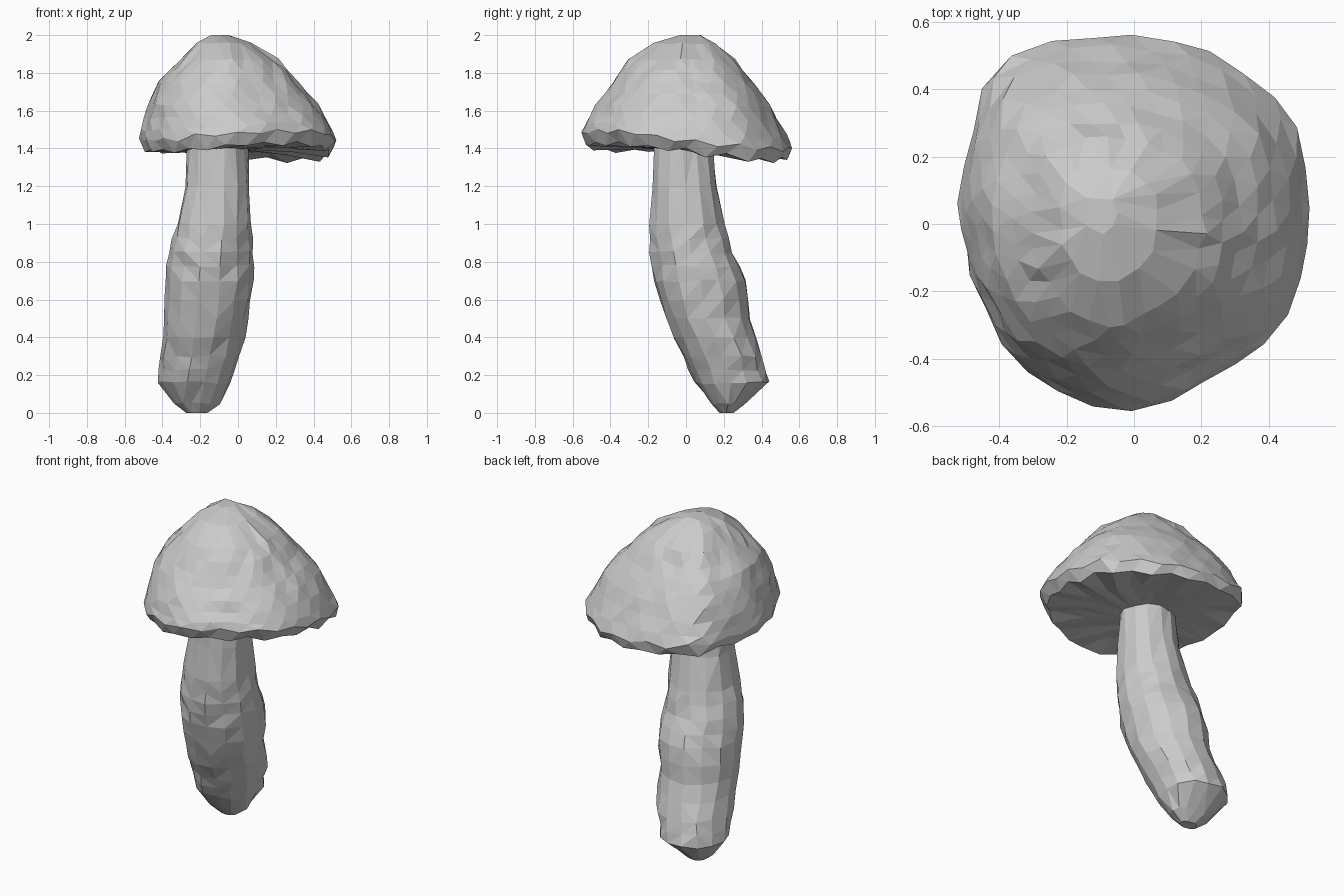
import bpy, bmesh, math, random

if "Cube" in bpy.data.objects:
    bpy.data.objects.remove(bpy.data.objects["Cube"])

random.seed(7)


def lerp(a, b, t):
    return tuple(p + (q - p) * t for p, q in zip(a, b))


def refine(rings, steps):
    """Insert evenly spaced in-between sections."""
    out = []
    for a, b, n in zip(rings, rings[1:], steps):
        out += [lerp(a, b, i / n) for i in range(n)]
    return out + [rings[-1]]


def loft(name, rings, outline, tilt=lambda x, y, z: 0.0, noise=0.01, twist=0.0,
         merge=0.0, zigzag=()):
    """Skin sections (z, xmin, xmax, ymin, ymax) that share a unit outline."""
    bm = bmesh.new()
    loops = []
    for k, (z, x0, x1, y0, y1) in enumerate(rings):
        loop = []
        rough = noise * min(1.0, (x1 - x0) / 0.25)
        for i, (u, v) in enumerate(outline(k * twist)):
            x = (x0 + x1) / 2 + (x1 - x0) / 2 * u
            y = (y0 + y1) / 2 + (y1 - y0) / 2 * v
            j = [random.uniform(-rough, rough) for _ in range(3)]
            zz = z + tilt(x, y, z) + (j[2] if 0.03 < z < 1.97 else 0)
            if k in zigzag:
                zz += 0.01 if i % 2 else -0.01
            loop.append(bm.verts.new((x + j[0], y + j[1], zz)))
        loops.append(loop)
    n = len(loops[0])
    for a, b in zip(loops, loops[1:]):
        for i in range(n):
            k = (i + 1) % n
            bm.faces.new((a[i], a[k], b[k], b[i]))
    # close both ends with fans
    for loop in (loops[0], loops[-1]):
        bmesh.ops.poke(bm, faces=[bm.faces.new(loop)])
    # thin out the crowded facets near the poles
    if merge:
        bmesh.ops.remove_doubles(bm, verts=bm.verts, dist=merge)
    bmesh.ops.triangulate(bm, faces=[f for f in bm.faces if len(f.verts) > 3])
    bmesh.ops.recalc_face_normals(bm, faces=bm.faces)
    me = bpy.data.meshes.new(name)
    bm.to_mesh(me)
    bm.free()
    ob = bpy.data.objects.new(name, me)
    bpy.context.collection.objects.link(ob)
    return ob


# Stem: leaning, fattest below the middle, rounded foot
stem = refine([
    (0.00, -0.27, -0.16, 0.18, 0.25),
    (0.05, -0.34, -0.10, 0.13, 0.31),
    (0.16, -0.42, -0.035, 0.045, 0.44),
    (0.30, -0.41, 0.01, -0.02, 0.41),
    (0.50, -0.395, 0.055, -0.115, 0.34),
    (0.70, -0.38, 0.085, -0.17, 0.315),
    (0.85, -0.37, 0.08, -0.195, 0.255),
    (1.00, -0.325, 0.075, -0.20, 0.205),
    (1.20, -0.285, 0.06, -0.185, 0.165),
    (1.43, -0.265, 0.05, -0.17, 0.145),
], [1, 1, 2, 2, 2, 2, 2, 1, 1])


def circle(turn):
    return [(math.cos(turn + i * math.tau / 14), math.sin(turn + i * math.tau / 14))
            for i in range(14)]


loft("stem", stem, circle, noise=0.008)

# Cap: irregular rim seen from above, resampled by angle
RIM = [(0.52, 0.12), (0.47, 0.33), (0.31, 0.47), (0.20, 0.52), (0.08, 0.55),
       (-0.13, 0.56), (-0.35, 0.51), (-0.42, 0.46), (-0.49, 0.27), (-0.52, 0.12),
       (-0.51, -0.04), (-0.44, -0.26), (-0.33, -0.43), (-0.16, -0.53),
       (-0.01, -0.565), (0.21, -0.47), (0.40, -0.34), (0.45, -0.29), (0.50, -0.13)]
POLAR = sorted((math.atan2(y, x) % math.tau, math.hypot(x, y)) for x, y in RIM)
POLAR = [(POLAR[-1][0] - math.tau, POLAR[-1][1])] + POLAR + [(POLAR[0][0] + math.tau, POLAR[0][1])]


def rim_outline(turn):
    pts = []
    for i in range(30):
        a = (turn + i * math.tau / 30) % math.tau
        for (a0, r0), (a1, r1) in zip(POLAR, POLAR[1:]):
            if a0 <= a <= a1:
                r = r0 + (r1 - r0) * (a - a0) / (a1 - a0)
                break
        pts.append((r * math.cos(a) / 0.52, r * math.sin(a) / 0.56))
    return pts


def cap_tilt(x, y, z):
    # the rim sags at the back and lifts at the front right
    fade = max(0.0, min(1.0, (1.65 - z) / 0.2))
    return fade * (-0.065 * y - 0.15 * x * y)


cap = [
    (1.395, -0.18, 0.04, -0.13, 0.12),   # underside
    (1.39, -0.34, 0.28, -0.34, 0.33),
    (1.385, -0.495, 0.48, -0.525, 0.535),  # lower lip
    (1.445, -0.515, 0.515, -0.557, 0.557),  # rim
] + refine([
    (1.495, -0.51, 0.495, -0.54, 0.52),
    (1.63, -0.475, 0.415, -0.475, 0.445),
    (1.75, -0.42, 0.315, -0.39, 0.35),
    (1.87, -0.305, 0.205, -0.30, 0.255),
    (1.955, -0.22, 0.07, -0.18, 0.17),
    (2.0, -0.15, -0.05, -0.03, 0.09),
], [2, 2, 2, 1, 1])
loft("cap", cap, rim_outline, tilt=cap_tilt, noise=0.008, twist=math.tau / 60,
     merge=0.042, zigzag=(2, 3))
